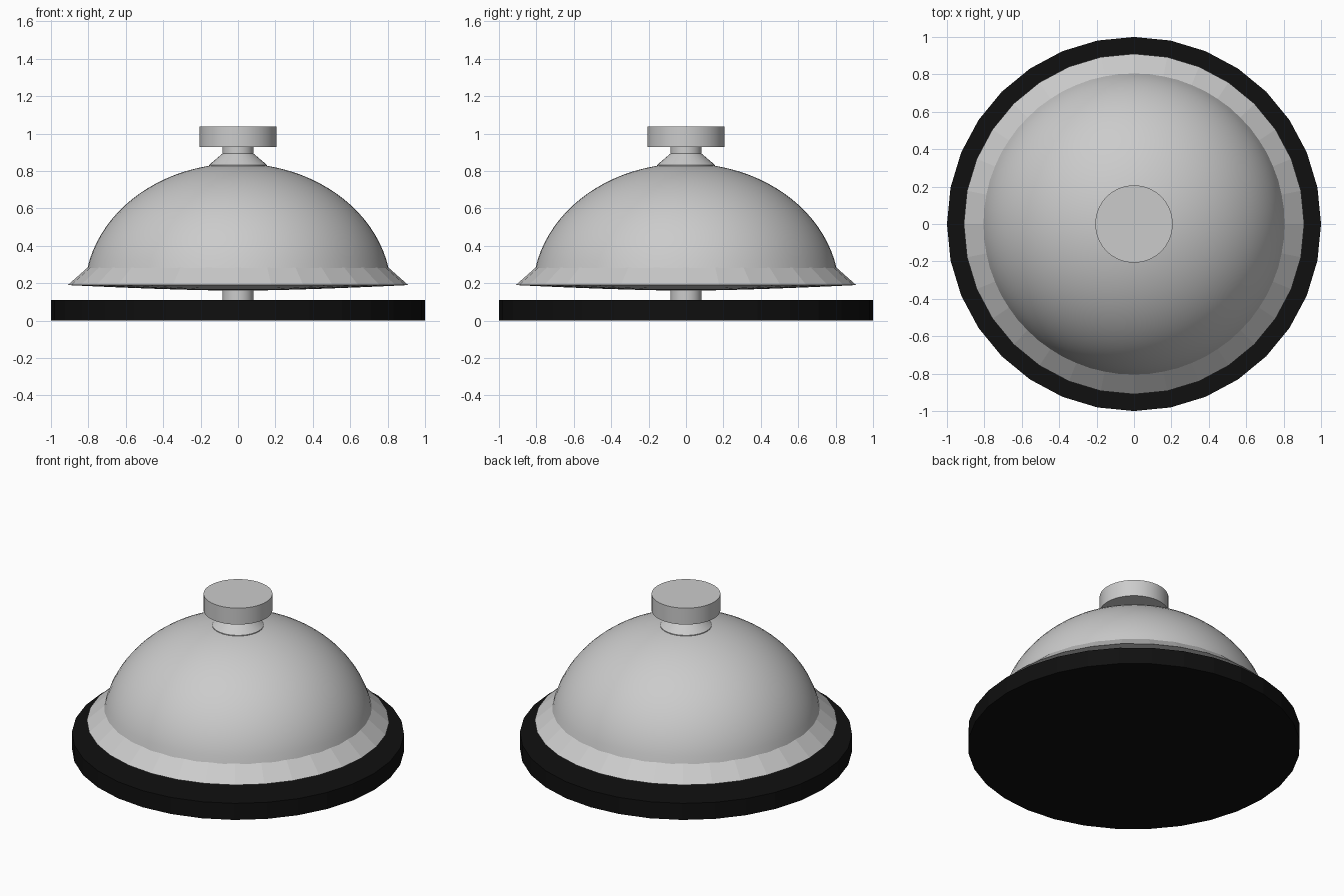
import bpy, bmesh, math

if "Cube" in bpy.data.objects:
    bpy.data.objects.remove(bpy.data.objects["Cube"])


def lathe(name, profile, sides, smooth=True):
    """Revolve an (r, z) profile about z; r = 0 ends collapse to a point."""
    bm = bmesh.new()
    rings = []
    for r, z in profile:
        if r == 0:
            rings.append([bm.verts.new((0, 0, z))] * sides)
        else:
            rings.append([bm.verts.new((r * math.cos(math.tau * i / sides),
                                        r * math.sin(math.tau * i / sides), z))
                          for i in range(sides)])
    for a, b in zip(rings, rings[1:]):
        for i in range(sides):
            j = (i + 1) % sides
            bm.faces.new(list(dict.fromkeys((a[i], a[j], b[j], b[i]))))
    bmesh.ops.recalc_face_normals(bm, faces=bm.faces)
    mesh = bpy.data.meshes.new(name)
    bm.to_mesh(mesh)
    bm.free()
    obj = bpy.data.objects.new(name, mesh)
    bpy.context.collection.objects.link(obj)
    if smooth:
        bpy.ops.object.select_all(action='DESELECT')
        obj.select_set(True)
        bpy.context.view_layer.objects.active = obj
        bpy.ops.object.shade_smooth_by_angle(angle=math.radians(30))
    return obj


def disc(name, r, z0, z1, sides, smooth=True):
    return lathe(name, [(0, z0), (r, z0), (r, z1), (0, z1)], sides, smooth)


# Black base plate
base = disc("base_plate", 1.0, 0.0, 0.11, 32, smooth=False)
black = bpy.data.materials.new("black")
black.diffuse_color = (0.005, 0.005, 0.005, 1)
black.use_nodes = True
black.node_tree.nodes["Principled BSDF"].inputs["Base Color"].default_value = black.diffuse_color
base.data.materials.append(black)

# Central post between base, bell and button
disc("post", 0.083, 0.11, 0.93, 32)

# Elliptical dome of the bell
R, H, ZC = 0.82, 0.69, 0.15
start = math.asin((0.28 - ZC) / H)
steps = 20
dome = []
for i in range(steps + 1):
    t = start + (math.pi / 2 - start) * i / steps
    dome.append((R * math.cos(t) if i < steps else 0, ZC + H * math.sin(t)))
lathe("bell_dome", dome, 64)

# Flared rim with a shallow rounded underside
under = [(0.91 * i / 8, 0.16 + 0.03 * (i / 8) ** 1.5) for i in range(9)]
lathe("bell_rim", under + [(0.805, 0.283)], 32, smooth=False)

# Conical collar on top of the dome
lathe("collar", [(0.155, 0.825), (0.155, 0.832), (0.083, 0.893), (0, 0.893)], 32)

# Push button
disc("push_button", 0.207, 0.928, 1.037, 64)
